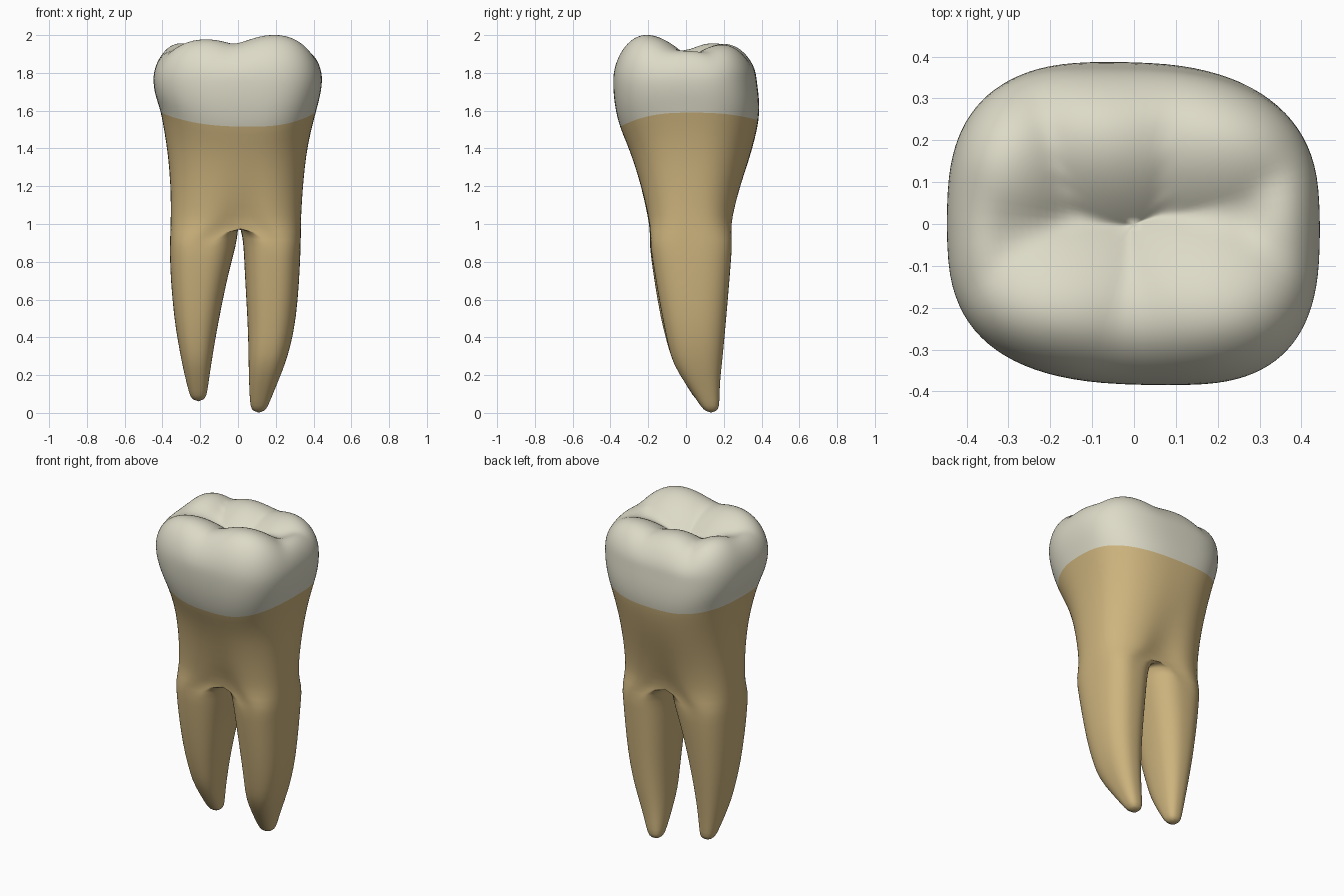
import bpy, bmesh
from math import sin, cos, pi, exp

cube = bpy.data.objects.get("Cube")
if cube:
    bpy.data.objects.remove(cube)

N = 48          # vertices round every ring


def flat_material(name, rgb):
    mat = bpy.data.materials.new(name)
    mat.use_nodes = True
    mat.diffuse_color = (*rgb, 1)
    bsdf = mat.node_tree.nodes["Principled BSDF"]
    bsdf.inputs["Base Color"].default_value = (*rgb, 1)
    bsdf.inputs["Roughness"].default_value = 0.6
    return mat


def rounded(t, x0, x1, y0, y1, cx, n):
    """Point at angle t on a rounded outline that fills the given bounds."""
    c, s = cos(t), sin(t)
    u = abs(c) ** (2 / n)
    v = abs(s) ** (2 / n)
    x = cx + (x1 - cx) * u if c > 0 else cx - (cx - x0) * u
    y = (y0 + y1) / 2 + (y1 - y0) / 2 * (v if s > 0 else -v)
    return x, y


def middle(t, z):
    """Where the outline is widest front or back: skewed more up the crown."""
    f = (z - 1) / 0.76
    return 0.02 + 0.07 * f if sin(t) < 0 else -0.015 - 0.065 * f


def bridge(bm, a, b, mat):
    for i in range(len(a)):
        j = (i + 1) % len(a)
        bm.faces.new((a[i], a[j], b[j], b[i])).material_index = mat


def cap(bm, ring, point, mat):
    tip = bm.verts.new(point)
    for i in range(len(ring)):
        bm.faces.new((ring[i], ring[(i + 1) % len(ring)], tip)).material_index = mat


# Chewing surface: the highest of several domes, so that fissures form between
CUSPS = [  # x, y, peak, falloff in x, falloff in y
    (0.20, -0.26, 2.015, 1.3, 1.8), (-0.18, -0.25, 1.99, 1.2, 2.0),
    (0.22, 0.23, 1.96, 1.3, 1.9), (-0.06, 0.24, 1.965, 1.8, 2.0),
    (-0.33, 0.17, 1.97, 2.5, 1.8),
    (0.38, 0.0, 1.935, 4.0, 1.2), (-0.38, -0.04, 1.935, 4.0, 1.2)]


def chewing_height(x, y):
    return max(p - kx * (x - cx) ** 2 - ky * (y - cy) ** 2
               for cx, cy, p, kx, ky in CUSPS)


angles = [-pi / 2 + 2 * pi * i / N for i in range(N)]
bm = bmesh.new()

# Crown wall and trunk: z, x0, x1, y0, y1, roundness, rise at the sides, groove
WALL = [
    (1.76, -0.45, 0.447, -0.387, 0.375, 2.8, 0.0, 0.0),
    (1.68, -0.443, 0.44, -0.384, 0.385, 2.75, 0.02, 0.0),
    (1.60, -0.428, 0.428, -0.373, 0.389, 2.7, 0.05, 0.0),
    (1.515, -0.41, 0.415, -0.352, 0.387, 2.6, 0.085, 0.0),
    (1.43, -0.39, 0.385, -0.315, 0.367, 2.5, 0.06, 0.0),
    (1.33, -0.37, 0.36, -0.28, 0.338, 2.45, 0.03, 0.01),
    (1.20, -0.358, 0.345, -0.247, 0.297, 2.5, 0.01, 0.04),
    (1.09, -0.356, 0.337, -0.225, 0.27, 2.6, 0.0, 0.1),
    (1.00, -0.357, 0.333, -0.208, 0.254, 2.8, 0.0, 0.22)]
CROWN_ROWS = 3
rings = []
for z, x0, x1, y0, y1, n, rise, groove in WALL:
    ring = []
    for t in angles:
        cx = middle(t, z)
        x, y = rounded(t, x0, x1, y0, y1, cx, n)
        mid = (y0 + y1) / 2
        y = mid + (y - mid) * (1 - groove * exp(-((x - cx) / 0.1) ** 2))
        lift = rise * (cos(t) ** 2 + 0.45 * max(0, sin(t)) ** 2)
        ring.append(bm.verts.new((x, y, z + lift)))
    rings.append(ring)
for k in range(len(rings) - 1):
    bridge(bm, rings[k], rings[k + 1], 0 if k < CROWN_ROWS else 1)

# Crown top: shrinking rings raised over the domes, steeper at the two ends
z, x0, x1, y0, y1, n = WALL[0][:6]
last = rings[0]
for s in (0.99, 0.965, 0.93, 0.88, 0.82, 0.75, 0.68, 0.6, 0.51, 0.42, 0.33, 0.24, 0.15, 0.07):
    ring = []
    for t in angles:
        x, y = rounded(t, x0, x1, y0, y1, middle(t, z), n)
        x, y = x * s, y * s
        swell = (1 - s ** (4.5 + 4 * cos(t) ** 2)) ** 0.5
        ring.append(bm.verts.new((x, y, z + (chewing_height(x, y) - z) * swell)))
    bridge(bm, last, ring, 0)
    last = ring
cap(bm, last, (0, 0, chewing_height(0, 0)), 0)

# Arch between the roots, running from the back to the front of the trunk
trunk = rings[-1]
half = N // 2
front, back = trunk[0], trunk[half]
arch = []
for i in range(1, half):
    f = (1 - cos(pi * i / half)) / 2
    p = back.co.lerp(front.co, f)
    arch.append(bm.verts.new((p.x, p.y, p.z + 0.03 * sin(pi * f))))

# Roots: z, x0, x1, y0, y1, roundness going down
LEFT_ROOT = [
    (0.92, 0.027, 0.333, -0.194, 0.247, 2.8), (0.83, 0.032, 0.33, -0.181, 0.24, 2.6),
    (0.70, 0.038, 0.324, -0.16, 0.23, 2.5), (0.50, 0.05, 0.308, -0.125, 0.213, 2.4),
    (0.36, 0.055, 0.28, -0.095, 0.2, 2.4), (0.26, 0.056, 0.25, -0.07, 0.19, 2.4),
    (0.15, 0.059, 0.206, 0.0, 0.178, 2.4), (0.06, 0.063, 0.168, 0.062, 0.177, 2.4),
    (0.015, 0.07, 0.15, 0.092, 0.173, 2.4)]
RIGHT_ROOT = [
    (0.92, -0.36, -0.003, -0.196, 0.237, 2.8), (0.83, -0.361, -0.026, -0.186, 0.227, 2.6),
    (0.70, -0.356, -0.06, -0.168, 0.21, 2.5), (0.50, -0.338, -0.1, -0.134, 0.182, 2.4),
    (0.38, -0.318, -0.122, -0.103, 0.165, 2.4), (0.28, -0.3, -0.138, -0.075, 0.152, 2.4),
    (0.19, -0.28, -0.152, -0.025, 0.14, 2.4), (0.11, -0.26, -0.163, 0.025, 0.132, 2.4),
    (0.075, -0.248, -0.172, 0.048, 0.127, 2.4)]
left_top = trunk[:half + 1] + arch
right_top = trunk[half:] + [front] + arch[::-1]
for top, rows, turn in ((left_top, LEFT_ROOT, 0), (right_top, RIGHT_ROOT, pi)):
    last = top
    for z, x0, x1, y0, y1, n in rows:
        ring = []
        for t in angles:
            x, y = rounded(t + turn, x0, x1, y0, y1, (x0 + x1) / 2, n)
            ring.append(bm.verts.new((x, y, z)))
        bridge(bm, last, ring, 1)
        last = ring
    z, x0, x1, y0, y1, n = rows[-1]
    cap(bm, last, ((x0 + x1) / 2, (y0 + y1) / 2, z - 0.015), 1)

bmesh.ops.recalc_face_normals(bm, faces=bm.faces)
mesh = bpy.data.meshes.new("tooth")
bm.to_mesh(mesh)
bm.free()
mesh.materials.append(flat_material("ivory enamel", (0.72, 0.70, 0.57)))
mesh.materials.append(flat_material("tan root", (0.62, 0.46, 0.21)))
tooth = bpy.data.objects.new("tooth", mesh)
bpy.context.collection.objects.link(tooth)
smooth = tooth.modifiers.new("smooth surface", "SUBSURF")
smooth.levels = smooth.render_levels = 1

bpy.context.view_layer.objects.active = tooth
tooth.select_set(True)
bpy.ops.object.shade_smooth()
